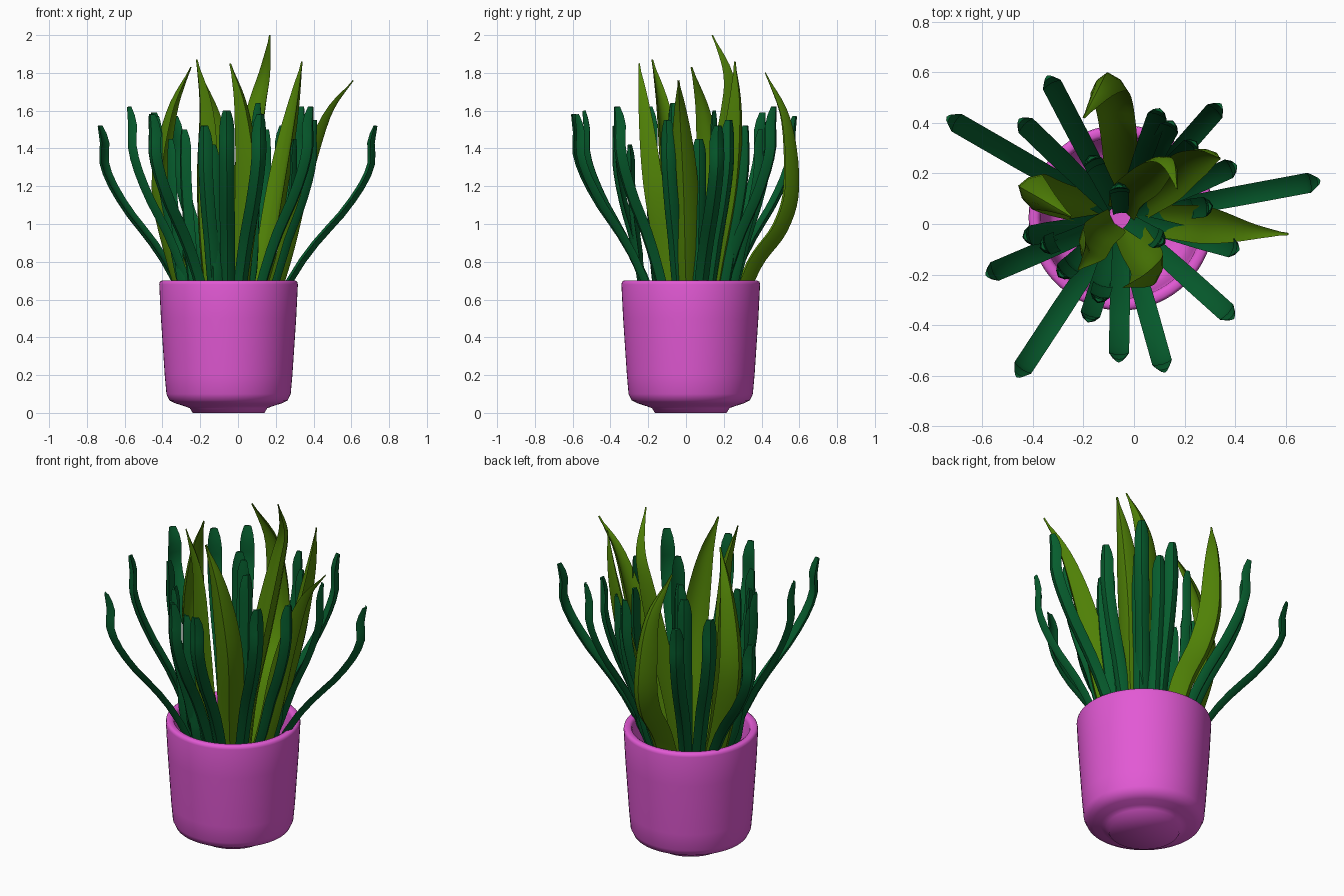
import bpy, bmesh, math
from mathutils import Vector

if "Cube" in bpy.data.objects:
    bpy.data.objects.remove(bpy.data.objects["Cube"])

CX, CY = -0.05, 0.025   # pot axis


def material(name, rgb):
    m = bpy.data.materials.new(name)
    m.diffuse_color = (*rgb, 1)
    m.use_nodes = True
    m.node_tree.nodes["Principled BSDF"].inputs["Base Color"].default_value = m.diffuse_color
    return m


PINK = material("pink", (0.76, 0.10, 0.66))
LIGHT = material("light_green", (0.08, 0.22, 0.002))
DARK = material("dark_green", (0.002, 0.11, 0.027))


def finish(bm, name, mat, angle):
    bmesh.ops.recalc_face_normals(bm, faces=bm.faces)
    me = bpy.data.meshes.new(name)
    bm.to_mesh(me)
    bm.free()
    ob = bpy.data.objects.new(name, me)
    bpy.context.collection.objects.link(ob)
    me.materials.append(mat)
    bpy.ops.object.select_all(action='DESELECT')
    ob.select_set(True)
    bpy.context.view_layer.objects.active = ob
    bpy.ops.object.shade_smooth_by_angle(angle=math.radians(angle))
    return ob


def lathe(name, profile, mat, n=64):
    bm = bmesh.new()
    vs = [bm.verts.new((CX + r, CY, z)) for r, z in profile]
    es = [bm.edges.new(p) for p in zip(vs, vs[1:])]
    bmesh.ops.spin(bm, geom=vs + es, cent=(CX, CY, 0), axis=(0, 0, 1),
                   angle=2 * math.pi, steps=n)
    bmesh.ops.remove_doubles(bm, verts=bm.verts, dist=1e-4)
    return finish(bm, name, mat, 60)


def smooth_path(pts, sub):
    """Catmull-Rom curve through the points."""
    p = [pts[0] * 2 - pts[1]] + pts + [pts[-1] * 2 - pts[-2]]
    out = []
    for i in range(1, len(p) - 2):
        a, b, c, d = p[i - 1:i + 3]
        for k in range(sub):
            t = k / sub
            out.append(0.5 * (2 * b + (c - a) * t + (2 * a - 5 * b + 4 * c - d) * t * t
                              + (3 * b - a - 3 * c + d) * t ** 3))
    return out + [pts[-1]]


def blade(name, pts, radial, width_at, cup, thick, mat, sub):
    """Cupped leaf: a crescent section swept along a path, hollow side inward."""
    path = smooth_path([Vector(q) for q in pts], sub)
    side = Vector((-radial.y, radial.x, 0)).normalized()
    us = [-1, -0.6, 0, 0.6, 1]
    bm = bmesh.new()
    rings = []
    for i, c in enumerate(path):
        tan = (path[min(i + 1, len(path) - 1)] - path[max(i - 1, 0)]).normalized()
        s = (side - tan * side.dot(tan)).normalized()
        out = s.cross(tan).normalized()
        w = width_at(c.z / path[-1].z) / 2
        outer = [c + s * u * w + out * w * (0.5 - u * u) * cup for u in us]
        inner = [c + s * u * w + out * w * ((0.5 - u * u) * cup - thick * (1 - u * u))
                 for u in us[3:0:-1]]
        rings.append([bm.verts.new(v) for v in outer + inner])
    n = len(rings[0])
    for a, b in zip(rings, rings[1:]):
        for k in range(n):
            bm.faces.new((a[k], a[(k + 1) % n], b[(k + 1) % n], b[k]))
    bm.faces.new(rings[0])
    bm.faces.new(rings[-1])
    return finish(bm, name, mat, 50)


# Pot: rounded lower edge blending into a small flat foot, hollow inside
lathe("pot", [(0, 0), (0.19, 0), (0.205, 0.025), (0.235, 0.036),
              (0.28, 0.05), (0.313, 0.066), (0.329, 0.1), (0.338, 0.2), (0.358, 0.5),
              (0.367, 0.68), (0.364, 0.694), (0.354, 0.7), (0.335, 0.7), (0.325, 0.694),
              (0.32, 0.68), (0.31, 0.5), (0.293, 0.15), (0.27, 0.1), (0.22, 0.085), (0, 0.085)],
      PINK)


# Broad pointed leaves: (x, y, z) from the pot rim up to the tip
def light_width(t):
    if t < 0.55:
        return 0.11 + 0.04 * t / 0.55
    return 0.15 * max(0.07, 1 - ((t - 0.55) / 0.45) ** 2.4)


broad = [
    [(-0.01, 0.14, 0.8), (0.05, 0.19, 1.2), (0.11, 0.24, 1.6), (0.15, 0.23, 1.8), (0.17, 0.14, 2.0)],
    [(-0.16, -0.06, 0.8), (-0.18, -0.09, 1.2), (-0.18, -0.13, 1.6), (-0.22, -0.18, 1.87)],
    [(0.03, -0.12, 0.8), (0.07, -0.19, 1.2), (0.03, -0.23, 1.6), (-0.04, -0.25, 1.85)],
    [(0.16, 0.17, 0.8), (0.23, 0.24, 1.2), (0.30, 0.27, 1.6), (0.34, 0.26, 1.86)],
    [(-0.34, 0.11, 0.8), (-0.42, 0.14, 1.2), (-0.36, 0.10, 1.58), (-0.25, 0.03, 1.83)],
    [(0.24, 0.0, 0.8), (0.34, -0.01, 1.2), (0.47, -0.03, 1.57), (0.61, -0.04, 1.76)],
    [(-0.06, 0.36, 0.78), (-0.08, 0.50, 0.98), (-0.10, 0.56, 1.2), (-0.13, 0.53, 1.55),
     (-0.2, 0.42, 1.8)],
]
for i, pts in enumerate(broad):
    x, y, _ = pts[0]
    base = [(CX + (x - CX) * f, CY + (y - CY) * f, z) for f, z in ((0.3, 0.1), (0.62, 0.45))]
    mx, my, _ = pts[1]
    blade(f"broad_leaf_{i + 1}", base + pts, Vector((mx - CX, my - CY, 0)),
          light_width, 1.1, 0.65, LIGHT, 5)


# Narrow blunt leaves fanning outwards, given by their tips
def dark_width(t):
    return 0.06 + 0.02 * min(1, t / 0.6) - 0.04 * max(0, (t - 0.93) / 0.07) ** 2


tips = [(-0.735, 0.42, 1.52), (-0.34, 0.58, 1.57), (-0.45, 0.41, 1.59), (0.34, 0.47, 1.62),
        (0.10, 0.45, 1.58), (0.73, 0.17, 1.52), (0.40, 0.23, 1.55), (0.41, -0.10, 1.55),
        (0.39, -0.37, 1.62), (0.12, -0.58, 1.58), (-0.06, -0.54, 1.60), (-0.46, -0.60, 1.58),
        (-0.58, -0.20, 1.62), (-0.43, -0.05, 1.57), (-0.18, -0.38, 1.52), (-0.17, 0.26, 1.58),
        (-0.06, 0.15, 1.60), (0.11, -0.07, 1.64), (0.24, 0.32, 1.52), (-0.29, -0.20, 1.5),
        (0.30, 0.07, 1.45), (-0.36, -0.09, 1.45), (0.15, 0.40, 1.5), (-0.14, -0.30, 1.42)]
# (fraction of the way from rim to tip, fraction of tip height)
fan = [(0, 0.46), (0.3, 0.59), (0.6, 0.69), (0.84, 0.79), (0.955, 0.87), (0.95, 0.94), (1, 1)]
for i, (x, y, z) in enumerate(tips):
    d = Vector((x - CX, y - CY, 0))
    r = d.length
    d.normalize()
    rim = max(0.42 * r, min(0.27, 0.85 * r))
    radii = [(rim * 0.25, 0.07), (rim * 0.55, 0.25)] + [(rim + (r - rim) * f, h) for f, h in fan]
    pts = [(CX + d.x * q, CY + d.y * q, z * h) for q, h in radii]
    blade(f"narrow_leaf_{i + 1}", pts, d, dark_width, 0.85, 0.65, DARK, 2)
